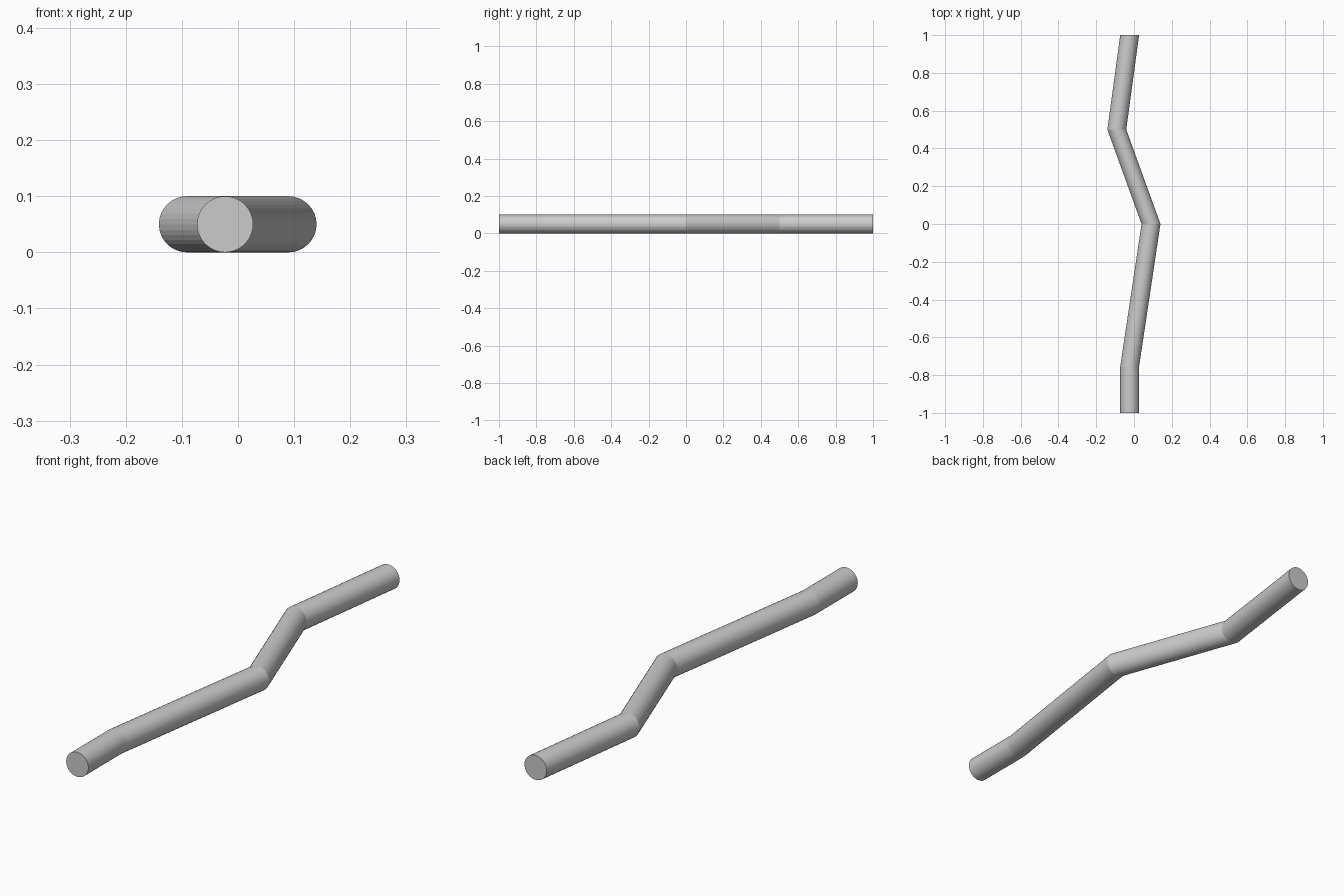
import bpy, bmesh
from math import cos, sin, tau

if "Cube" in bpy.data.objects:
    bpy.data.objects.remove(bpy.data.objects["Cube"])

SIDES, RADIUS = 32, 0.05
# Centre line of the bent rod: (x, y) at each joint
PATH = [(-0.023, -1.0), (-0.023, -0.755), (0.09, 0.0), (-0.091, 0.5), (-0.023, 1.0)]

bm = bmesh.new()

# Round section at each joint, upright and facing along y
rings = []
for x, y in PATH:
    rings.append([bm.verts.new((x + RADIUS * cos(tau * i / SIDES), y,
                                RADIUS + RADIUS * sin(tau * i / SIDES)))
                  for i in range(SIDES)])

# Rod walls
for a, b in zip(rings, rings[1:]):
    for i in range(SIDES):
        j = (i + 1) % SIDES
        bm.faces.new((a[i], a[j], b[j], b[i]))

# End caps
bm.faces.new(rings[0])
bm.faces.new(rings[-1])
bmesh.ops.recalc_face_normals(bm, faces=bm.faces[:])

mesh = bpy.data.meshes.new("bent_rod")
bm.to_mesh(mesh)
bm.free()
rod = bpy.data.objects.new("bent_rod", mesh)
bpy.context.collection.objects.link(rod)
